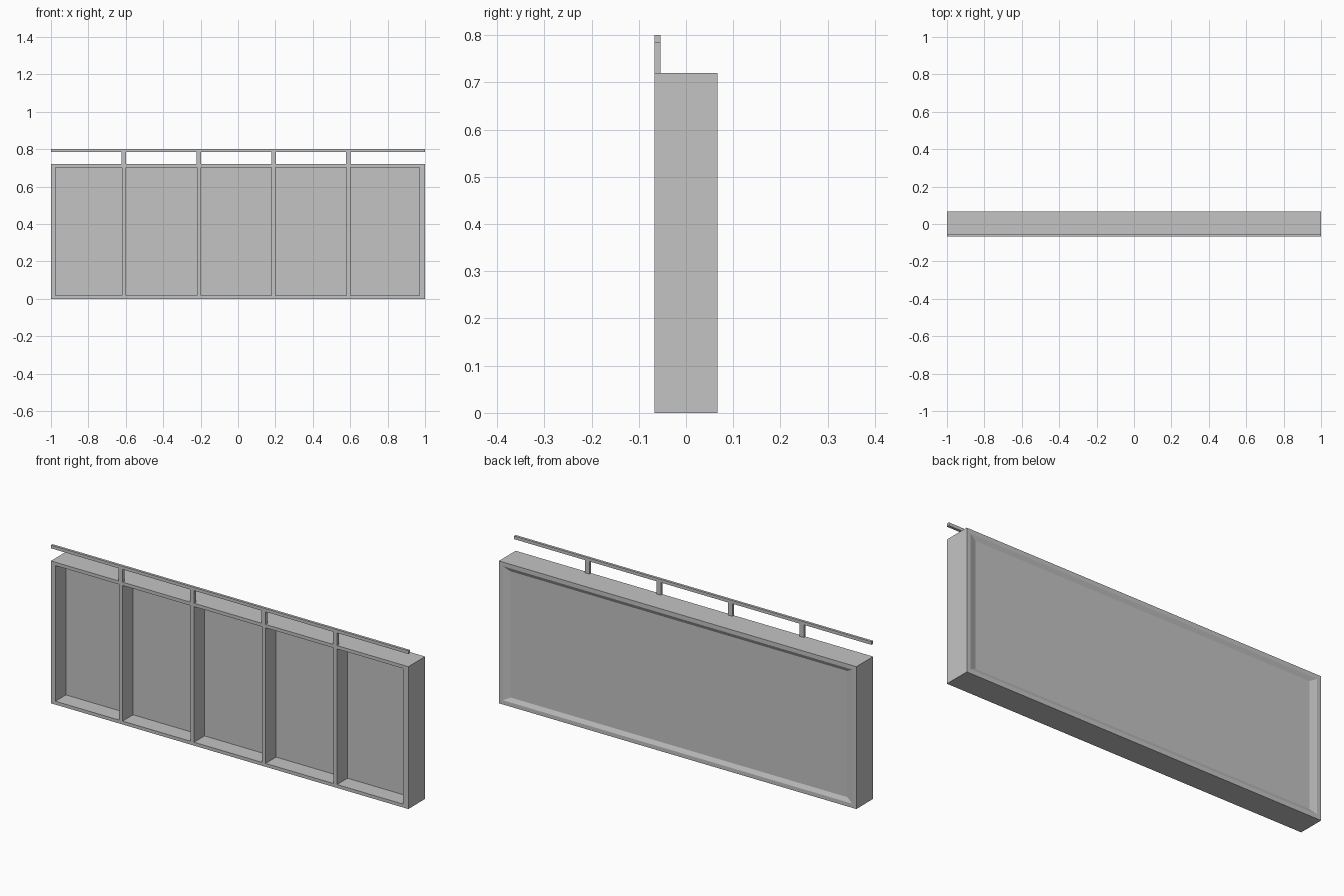
import bpy
import bmesh

cube = bpy.data.objects.get("Cube")
if cube:
    bpy.data.objects.remove(cube)

grey = bpy.data.materials.new("light grey")
grey.use_nodes = True
grey.diffuse_color = (0.55, 0.55, 0.55, 1)
grey.node_tree.nodes["Principled BSDF"].inputs["Base Color"].default_value = grey.diffuse_color

FRONT, BACK, TOP = -0.067, 0.067, 0.72
PANEL = 0.017


def finish(name, bm):
    bmesh.ops.recalc_face_normals(bm, faces=bm.faces)
    mesh = bpy.data.meshes.new(name)
    bm.to_mesh(mesh)
    bm.free()
    mesh.materials.append(grey)
    bpy.context.collection.objects.link(bpy.data.objects.new(name, mesh))


def box(name, x0, x1, y0, y1, z0, z1):
    bm = bmesh.new()
    bmesh.ops.create_cube(bm, size=1)
    for v in bm.verts:
        v.co.x = x1 if v.co.x > 0 else x0
        v.co.y = y1 if v.co.y > 0 else y0
        v.co.z = z1 if v.co.z > 0 else z0
    finish(name, bm)


# Tray: rectangular rings from the pocket floor, round the outside, to the back panel
# Each ring: right margin, left margin, top and bottom margin, depth
rings = [(0.025, 0.029, 0.017, PANEL), (0.025, 0.029, 0.017, FRONT), (0, 0, 0, FRONT),
         (0, 0, 0, BACK), (0.022, 0.022, 0.021, BACK), (0.058, 0.058, 0.041, BACK - 0.01)]
bm = bmesh.new()
loops = []
for right, left, mz, y in rings:
    x0, x1 = right - 1, 1 - left
    corners = [(x0, mz), (x1, mz), (x1, TOP - mz), (x0, TOP - mz)]
    loops.append([bm.verts.new((cx, y, cz)) for cx, cz in corners])
for a, b in zip(loops, loops[1:]):
    for i in range(4):
        j = (i + 1) % 4
        bm.faces.new((a[i], a[j], b[j], b[i]))
bm.faces.new(loops[0])
bm.faces.new(loops[-1])
finish("wall_tray", bm)

# Dividers inside the tray with a railing post above each
for i in range(4):
    x = -0.61 + 0.4 * i
    box(f"divider_{i + 1}", x - 0.01, x + 0.011, FRONT, PANEL, 0.017, TOP - 0.017)
    box(f"rail_post_{i + 1}", x - 0.012, x + 0.012, FRONT, FRONT + 0.013, TOP, 0.784)

# Handrail
box("top_rail", -1, 1, FRONT, FRONT + 0.013, 0.784, 0.8)
